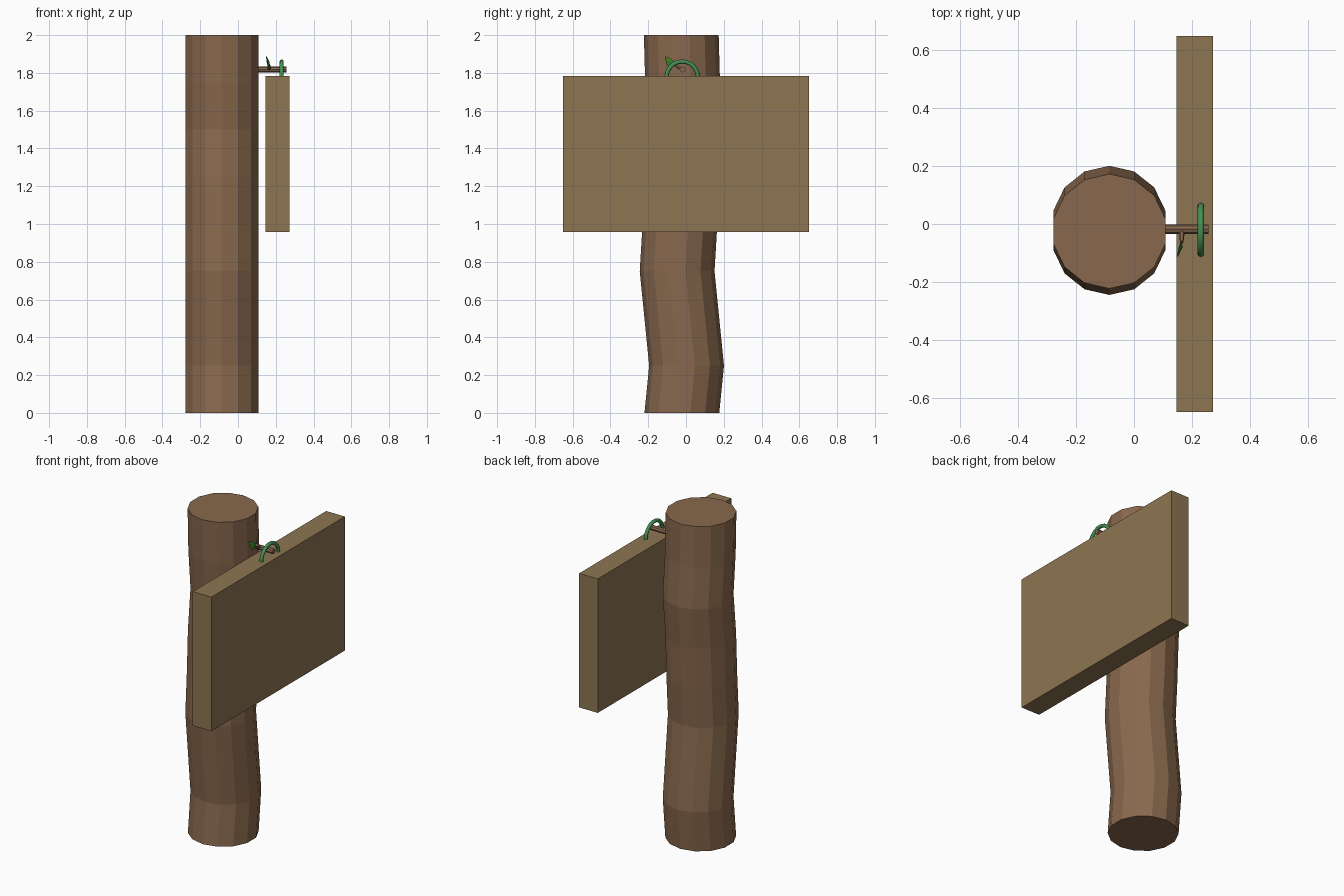
import bpy, bmesh
from math import sin, cos, pi
from mathutils import Vector

if "Cube" in bpy.data.objects:
    bpy.data.objects.remove(bpy.data.objects["Cube"])


def material(name, rgb):
    m = bpy.data.materials.new(name)
    m.diffuse_color = (*rgb, 1)
    m.use_nodes = True
    m.node_tree.nodes["Principled BSDF"].inputs["Base Color"].default_value = m.diffuse_color
    return m


BARK = material("bark", (0.25, 0.14, 0.075))
PLANK = material("plank", (0.27, 0.18, 0.085))
VINE = material("vine", (0.06, 0.28, 0.09))
LEAF = material("leaf_green", (0.04, 0.2, 0.02))


def finish(name, bm, mat, smooth=False):
    bmesh.ops.recalc_face_normals(bm, faces=bm.faces)
    me = bpy.data.meshes.new(name)
    bm.to_mesh(me)
    bm.free()
    me.materials.append(mat)
    for p in me.polygons:
        p.use_smooth = smooth and len(p.vertices) == 4
    ob = bpy.data.objects.new(name, me)
    bpy.context.collection.objects.link(ob)
    return ob


def tube(name, rings, sides, mat, smooth=False):
    """Loft rings given as (centre, axis_u, axis_v) and cap both ends."""
    bm = bmesh.new()
    loops = []
    for c, u, v in rings:
        c, u, v = Vector(c), Vector(u), Vector(v)
        loops.append([bm.verts.new(c + u * cos(2 * pi * i / sides) + v * sin(2 * pi * i / sides))
                      for i in range(sides)])
    for a, b in zip(loops, loops[1:]):
        for i in range(sides):
            j = (i + 1) % sides
            bm.faces.new((a[i], a[j], b[j], b[i]))
    bm.faces.new(loops[0])
    bm.faces.new(loops[-1])
    return finish(name, bm, mat, smooth)


# Crooked trunk, 14 sides, ring every quarter unit
R = 0.198
sway = [-0.022, 0.003, -0.022, -0.047, -0.032, -0.022, 0.003, -0.018, -0.025]
tube("trunk", [((-0.085, y, 0.25 * k), (0, R, 0), (R, 0, 0)) for k, y in enumerate(sway)],
     14, BARK)

# Hanging board
bm = bmesh.new()
bmesh.ops.create_cube(bm, size=1)
for v in bm.verts:
    v.co = (0.21 + v.co.x * 0.127, v.co.y * 1.3, 1.37 + v.co.z * 0.826)
finish("board", bm, PLANK)

# Peg sticking out of the trunk
r = 0.016
tube("peg", [((x, -0.018, 1.818), (0, r, 0), (0, 0, r)) for x in (0.06, 0.257)], 8, BARK)

# Twig on the peg
tube("twig", [((0.165, y, z), (s, 0, 0), (0, s * 0.3, s))
              for y, z, s in ((-0.02, 1.82, 0.01), (-0.05, 1.832, 0.008), (-0.066, 1.845, 0.005))],
     6, BARK)

# Vine loop holding the board
rings = []
for k in range(17):
    a = -0.1 + (pi + 0.2) * k / 16
    d = Vector((0, cos(a), sin(a)))
    rings.append((Vector((0.231, -0.02, 1.777)) + d * 0.083, d * 0.011, (0.011, 0, 0)))
tube("vine_loop", rings, 8, VINE, True)

# Thin folded leaf at the end of the twig
bm = bmesh.new()
outline = [(0.166, -0.058, 1.843), (0.165, -0.075, 1.835), (0.16, -0.096, 1.832),
           (0.155, -0.106, 1.855), (0.151, -0.112, 1.888), (0.156, -0.085, 1.879),
           (0.162, -0.066, 1.864)]
mid = bm.verts.new((0.167, -0.083, 1.856))
rim = [bm.verts.new(p) for p in outline]
for i in range(len(rim)):
    bm.faces.new((mid, rim[i], rim[(i + 1) % len(rim)]))
leaf = finish("leaf", bm, LEAF)
sol = leaf.modifiers.new("thickness", 'SOLIDIFY')
sol.thickness = 0.003
